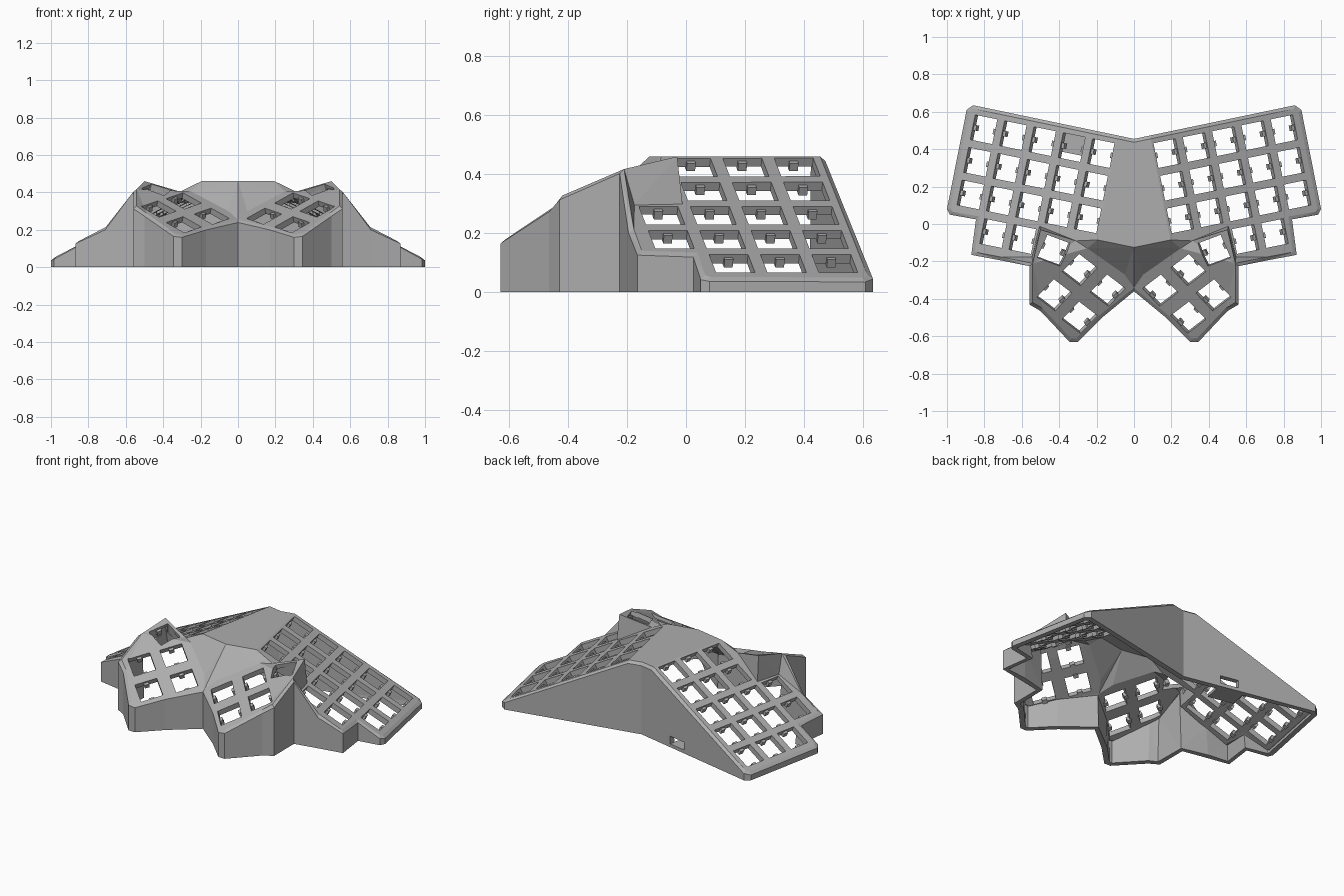
import bpy, bmesh, math
from mathutils import Vector, Matrix

cube = bpy.data.objects.get("Cube")
if cube:
    bpy.data.objects.remove(cube, do_unlink=True)

grey = bpy.data.materials.new("plain grey")
grey.use_nodes = True
grey.diffuse_color = (0.42, 0.42, 0.42, 1)
grey.node_tree.nodes["Principled BSDF"].inputs["Base Color"].default_value = grey.diffuse_color

# Sloped planes, each z = c + a*x + b*y
PLATE = (-0.5, -0.102, 0.55)
THUMB = (0.18, 0.5, 0.425)
THUMB_TOP = (0.216, 0.315, 0.36)
RIDGE = 0.46
TILT = math.radians(11.5)
HOLE = 0.135


def height(plane, x, y):
    return plane[2] + plane[0] * x + plane[1] * y


def make_object(name, bm):
    mesh = bpy.data.meshes.new(name)
    bm.to_mesh(mesh)
    bm.free()
    mesh.materials.append(grey)
    ob = bpy.data.objects.new(name, mesh)
    bpy.context.collection.objects.link(ob)
    return ob


def add_box(bm, matrix, centre, size):
    m = matrix @ Matrix.Translation(centre) @ Matrix.Diagonal((*size, 1))
    bmesh.ops.create_cube(bm, size=1, matrix=m)


# Case outline of one half, from back middle round to front middle
outline = [Vector(p) for p in (
    (0, .455), (.085, .473), (.86, .635), (.895, .61), (1, .08), (.985, .05),
    (.845, .025), (.87, -.165), (.71, -.195), (.56, -.225), (.56, -.43),
    (.5, -.465), (.345, -.63), (.3, -.63), (.17, -.5), (0, -.36))]


def inset(i, d):
    if i == 0:
        return outline[0] - Vector((0, d))
    if i == len(outline) - 1:
        return outline[i] + Vector((0, d))
    e1 = (outline[i] - outline[i - 1]).normalized()
    e2 = (outline[i + 1] - outline[i]).normalized()
    n1, n2 = Vector((e1.y, -e1.x)), Vector((e2.y, -e2.x))
    return outline[i] + (n1 + n2) * d / (1 + n1.dot(n2))


# Shell surface of one half: walls, chamfer and top panels
bm = bmesh.new()
foot, wall, top = [], [], []
for i, p in enumerate(outline):
    q = inset(i, 0.018)
    if i < 2:
        z = RIDGE
    elif i < 9:
        z = height(PLATE, *q)
    else:
        z = height(THUMB, *q)
    if i == 10:
        z += 0.015
    foot.append(bm.verts.new((p.x, p.y, 0)))
    wall.append(bm.verts.new((p.x, p.y, z - 0.015)))
    top.append(bm.verts.new((q.x, q.y, z)))
for i in range(len(outline) - 1):
    for low, high in ((foot, wall), (wall, top)):
        bm.faces.new((low[i], low[i + 1], high[i + 1], high[i]))


def on_plane(plane, x, y):
    return bm.verts.new((x, y, height(plane, x, y)))


ridge_front = bm.verts.new((0, -.125, RIDGE))
ridge_corner = bm.verts.new((.195, -.085, RIDGE))
joint = on_plane(PLATE, .31, -.09)
plate_front = on_plane(PLATE, .545, -.175)
plate_back = on_plane(PLATE, .505, -.012)
peak = bm.verts.new((.5, -.03, .46))
fold = on_plane(THUMB, .25, -.13)
valley = on_plane(THUMB, .05, -.27)

bm.faces.new((top[0], top[1], ridge_corner, ridge_front))
bm.faces.new(top[1:9] + [plate_front, plate_back, joint, ridge_corner])
bm.faces.new((top[8], top[9], plate_front))
bm.faces.new((plate_front, top[9], peak, plate_back))
bm.faces.new((plate_back, peak, joint))
bm.faces.new((top[9], fold, joint, peak))
bm.faces.new(top[9:] + [valley, fold])
bm.faces.new((ridge_front, ridge_corner, joint, fold))
bm.faces.new((ridge_front, fold, valley))
bm.faces.new((ridge_front, valley, top[-1]))
bmesh.ops.recalc_face_normals(bm, faces=bm.faces)
bm.faces.ensure_lookup_table()
ridge_face = next(f for f in bm.faces if ridge_front in f.verts and top[0] in f.verts)
if ridge_face.normal.z < 0:
    bmesh.ops.reverse_faces(bm, faces=bm.faces)
bmesh.ops.triangulate(bm, faces=bm.faces)
case = make_object("case_shell", bm)

mirror = case.modifiers.new("Mirror", 'MIRROR')
mirror.merge_threshold = 0.0005
solid = case.modifiers.new("Thickness", 'SOLIDIFY')
solid.thickness = 0.035
solid.offset = -1

# Key positions: plane, plan centre, plan direction
keys = []
across = Vector((math.cos(TILT), math.sin(TILT)))
down = Vector((across.y, -across.x))
for col in range(5):
    for row in range(4 if col in (1, 2) else 3):
        p = across * (0.888 - 0.16 * col) + down * (-0.335 + 0.178 * row)
        keys.append((PLATE, p, across))
for p in ((.14, -.355), (.29, -.245), (.29, -.5), (.425, -.38)):
    keys.append((THUMB, Vector(p), Vector((.15, .115))))
keys.append((THUMB_TOP, Vector((.43, -.14)), Vector((.94, .35))))

# Cutters for the key holes, and small tabs on two sides of each hole
cut, tabs = bmesh.new(), bmesh.new()
for plane, p, d in keys:
    for side in (1, -1):
        a, b = plane[0] * side, plane[1]
        n = Vector((-a, -b, 1)).normalized()
        e1 = Vector((d.x * side, d.y, a * d.x * side + b * d.y)).normalized()
        e2 = n.cross(e1)
        frame = Matrix((e1, e2, n)).transposed().to_4x4()
        frame.translation = (p.x * side, p.y, height(plane, p.x, p.y))
        add_box(cut, frame, (0, 0, -0.025), (HOLE, HOLE, 0.09))
        for s in (1, -1):
            add_box(tabs, frame, (s * (HOLE / 2 - 0.003), 0, -0.026), (0.026, 0.03, 0.03))

# Cable port in the back wall, with a small tray behind it
port = Matrix.Translation((-.3, .512, 0)) @ Matrix.Rotation(-TILT, 4, 'Z')
add_box(cut, port, (0, 0, 0.047), (0.12, 0.2, 0.05))
tray = bmesh.new()
add_box(tray, port, (-0.02, -0.08, 0.01), (0.17, 0.12, 0.02))

cutter = make_object("hole_cutter", cut)
cutter.hide_render = True
boolean = case.modifiers.new("Holes", 'BOOLEAN')
boolean.operation = 'DIFFERENCE'
boolean.solver = 'EXACT'
boolean.object = cutter

# Apply the modifiers and discard the cutter
bpy.context.view_layer.update()
graph = bpy.context.evaluated_depsgraph_get()
result = bpy.data.meshes.new_from_object(case.evaluated_get(graph))
case.modifiers.clear()
case.data = result
result.materials.clear()
result.materials.append(grey)
for f in result.polygons:
    f.material_index = 0
    f.use_smooth = False
bpy.data.objects.remove(cutter, do_unlink=True)

make_object("switch_tabs", tabs)
make_object("port_tray", tray)
